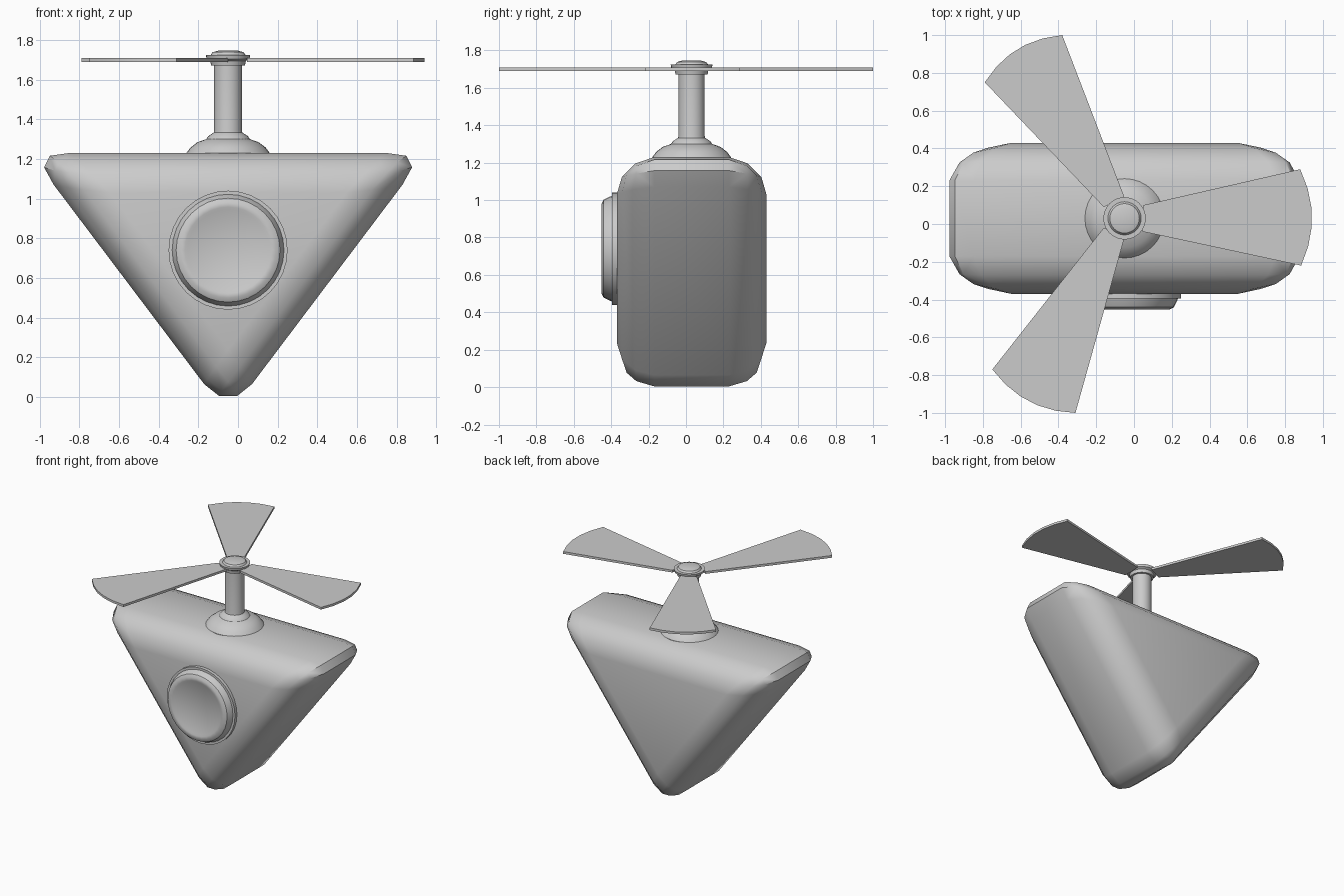
import bpy, bmesh
from math import cos, sin, pi, radians
from mathutils import Vector

if "Cube" in bpy.data.objects:
    bpy.data.objects.remove(bpy.data.objects["Cube"])

CX, CY = -0.05, 0.03  # shared axis of body and mast


def finish(name, bm, angle):
    bmesh.ops.recalc_face_normals(bm, faces=bm.faces)
    mesh = bpy.data.meshes.new(name)
    bm.to_mesh(mesh)
    bm.free()
    ob = bpy.data.objects.new(name, mesh)
    bpy.context.collection.objects.link(ob)
    bpy.ops.object.select_all(action='DESELECT')
    ob.select_set(True)
    bpy.context.view_layer.objects.active = ob
    bpy.ops.object.shade_smooth_by_angle(angle=radians(angle))
    return ob


def prism(bm, points, direction):
    face = bm.faces.new([bm.verts.new(p) for p in points])
    ext = bmesh.ops.extrude_face_region(bm, geom=[face], use_keep_orig=True)
    verts = [g for g in ext['geom'] if isinstance(g, bmesh.types.BMVert)]
    bmesh.ops.translate(bm, verts=verts, vec=direction)


def lathe(name, profile, location, tilt=0.0, sides=32):
    # revolve (radius, height) profile, capped at both ends
    bm = bmesh.new()
    rings = [[bm.verts.new((r * cos(2 * pi * i / sides), r * sin(2 * pi * i / sides), z))
              for i in range(sides)] for r, z in profile]
    for a, b in zip(rings, rings[1:]):
        for i in range(sides):
            j = (i + 1) % sides
            bm.faces.new((a[i], a[j], b[j], b[i]))
    bm.faces.new(rings[0][::-1])
    bm.faces.new(rings[-1])
    ob = finish(name, bm, 30)
    ob.location = location
    ob.rotation_euler.x = tilt
    return ob


# rounded triangular body
bm = bmesh.new()
prism(bm, [(CX - 1.0, -0.37, 1.23), (CX + 1.0, -0.37, 1.23), (CX, -0.37, -0.095)], (0, 0.8, 0))
bmesh.ops.bevel(bm, geom=bm.edges[:], offset=0.2, offset_type='OFFSET',
                segments=3, profile=0.5, affect='EDGES')
finish("body", bm, 45)

# round eye on the front
lathe("front_eye", [(0.30, 0.34), (0.30, 0.395), (0.282, 0.395), (0.277, 0.41), (0.262, 0.44),
                    (0.24, 0.452), (0.218, 0.452), (0.205, 0.445)], (CX, 0, 0.74), pi / 2)

# mast with domed foot
lathe("mast", [(0.21, 1.20), (0.21, 1.23), (0.19, 1.257), (0.155, 1.284), (0.11, 1.30),
               (0.10, 1.315), (0.072, 1.333), (0.07, 1.345), (0.07, 1.68)], (CX, CY, 0))

# hub on top of the mast
lathe("rotor_hub", [(0.085, 1.67), (0.09, 1.695), (0.108, 1.705), (0.112, 1.724), (0.088, 1.724),
                    (0.078, 1.738), (0.05, 1.746)], (CX, CY, 0))

# three flat blades: two root corners, then two tip corners joined by an arc
blades = [
    ((0.045, -0.04), (0.05, 0.10), (0.88, 0.29), (0.885, -0.22)),
    ((-0.05, 0.14), (-0.16, 0.09), (-0.79, 0.75), (-0.38, 1.0)),
    ((-0.16, -0.02), (-0.05, -0.07), (-0.31, -1.0), (-0.75, -0.77)),
]
for n, corners in enumerate(blades, 1):
    r0, r1, t0, t1 = (Vector((x, y, 1.69)) for x, y in corners)
    out = ((t0 + t1) - (r0 + r1)).normalized()
    tip = [t0.lerp(t1, k / 5) + out * 0.06 * (1 - (2 * k / 5 - 1) ** 2) for k in range(6)]
    bm = bmesh.new()
    prism(bm, [r0, r1] + tip, (0, 0, 0.018))
    finish(f"rotor_blade_{n}", bm, 20)
